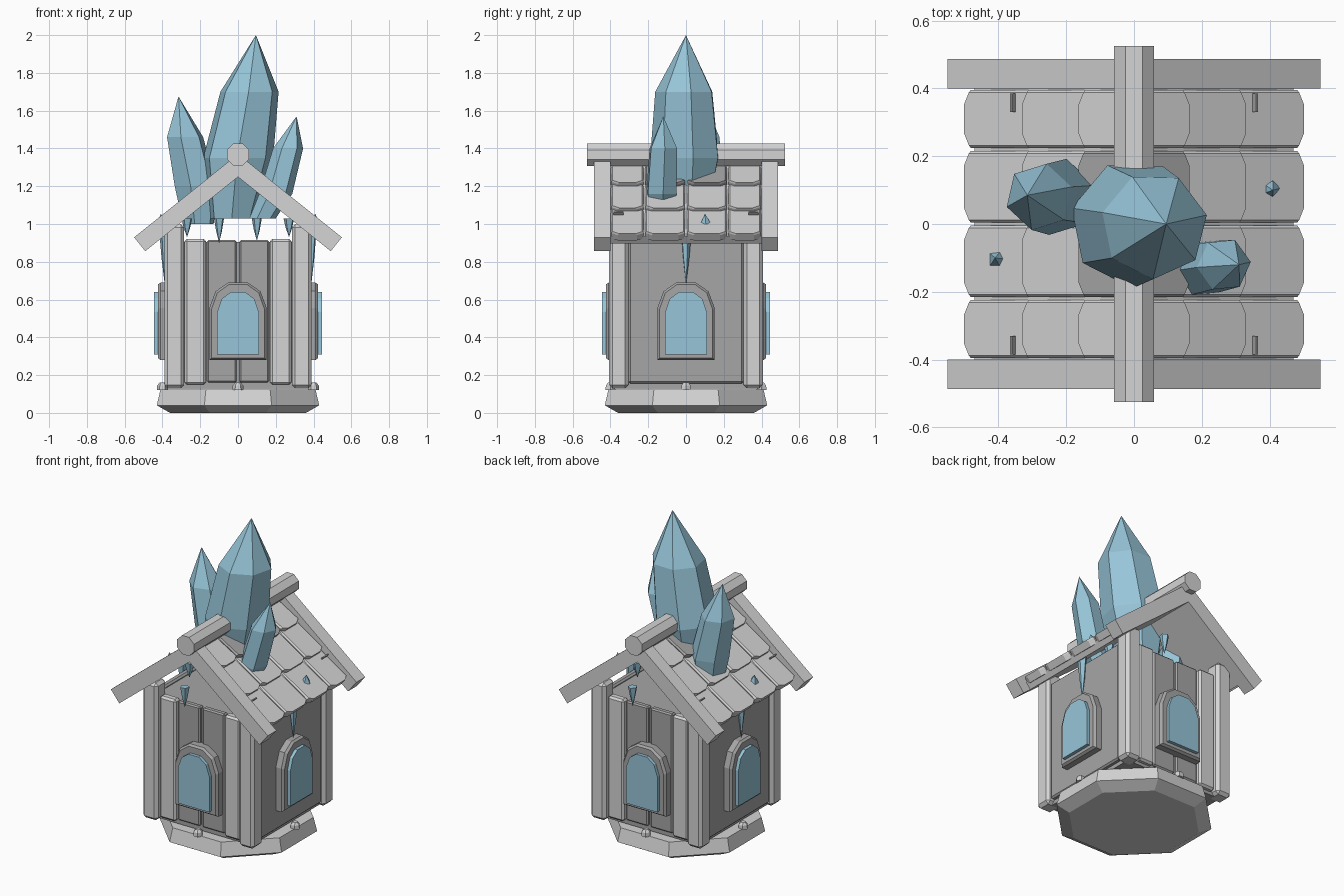
import bpy, math
from mathutils import Vector

if "Cube" in bpy.data.objects:
    bpy.data.objects.remove(bpy.data.objects["Cube"])


def material(name, rgb):
    m = bpy.data.materials.new(name)
    m.diffuse_color = (*rgb, 1)
    m.use_nodes = True
    m.node_tree.nodes["Principled BSDF"].inputs["Base Color"].default_value = m.diffuse_color
    return m


LIGHT = material("light_stone", (0.66, 0.66, 0.66))
MID = material("mid_stone", (0.38, 0.38, 0.38))
BLUE = material("crystal_blue", (0.31, 0.56, 0.69))


def mesh(name, verts, faces, mat, bevel=0):
    me = bpy.data.meshes.new(name)
    me.from_pydata([tuple(v) for v in verts], [], faces)
    me.materials.append(mat)
    ob = bpy.data.objects.new(name, me)
    bpy.context.collection.objects.link(ob)
    # consistent outward normals
    import bmesh
    bm = bmesh.new()
    bm.from_mesh(me)
    bmesh.ops.recalc_face_normals(bm, faces=bm.faces)
    bm.to_mesh(me)
    bm.free()
    if bevel:
        b = ob.modifiers.new("bevel", 'BEVEL')
        b.width, b.segments = bevel, 1
    return ob


def loft(name, rings, mat, bevel=0):
    """Closed solid through rings of equal point count."""
    n = len(rings[0])
    verts = [p for r in rings for p in r]
    faces = [tuple(range(n)), tuple(range(len(verts) - n, len(verts)))]
    for k in range(len(rings) - 1):
        for i in range(n):
            j = (i + 1) % n
            faces.append((k * n + i, k * n + j, (k + 1) * n + j, (k + 1) * n + i))
    return mesh(name, verts, faces, mat, bevel)


def box(name, x0, x1, y0, y1, z0, z1, mat, bevel=0):
    rings = [[(x0, y0, z), (x1, y0, z), (x1, y1, z), (x0, y1, z)] for z in (z0, z1)]
    return loft(name, rings, mat, bevel)


def ring(c, r, n, rot=0.0):
    return [Vector((c[0] + r * math.cos(rot + 2 * math.pi * i / n),
                    c[1] + r * math.sin(rot + 2 * math.pi * i / n), c[2])) for i in range(n)]


def spike(name, rings, tip, n, rot=0.0):
    """Faceted crystal: rings of (x, y, z, radius) closed by a pointed tip."""
    verts, faces = [], [tuple(range(n))]
    for x, y, z, r in rings:
        verts += ring((x, y, z), r, n, rot)
    for k in range(len(rings) - 1):
        for i in range(n):
            j = (i + 1) % n
            faces.append((k * n + i, k * n + j, (k + 1) * n + j, (k + 1) * n + i))
    last = (len(rings) - 1) * n
    verts.append(tip)
    for i in range(n):
        faces.append((last + i, last + (i + 1) % n, len(verts) - 1))
    return mesh(name, verts, faces, BLUE)


# Octagonal plinth
oct_k = 1 / math.cos(math.pi / 8)
loft("plinth", [ring((0, 0, z), a * oct_k, 8, math.pi / 8)
                for z, a in ((0, .36), (.04, .43), (.125, .41))], LIGHT)

# Wall core with flat top, side panels
box("wall_core", -.345, .345, -.355, .355, .13, .905, MID)
for s in (-1, 1):
    box("side_panel", *sorted((s * .33, s * .372)), -.305, .305, .155, .92, MID, .01)

# Front and back planks, corner posts
for sy in (-1, 1):
    for sx in (-1, 1):
        box("inner_plank", *sorted((sx * .008, sx * .163)), *sorted((sy * .33, sy * .37)),
            .16, .915, MID, .008)
        box("outer_plank", *sorted((sx * .17, sx * .283)), *sorted((sy * .33, sy * .385)),
            .15, .92, LIGHT, .012)
        box("corner_post", *sorted((sx * .285, sx * .39)), *sorted((sy * .305, sy * .408)),
            .13, 1.0, LIGHT, .018)

# Arched windows on all four sides
def arch(w, bottom, spring, top, d, turn):
    h = top - spring
    half = [(w, bottom), (w, spring), (w * .78, spring + h * .66), (w * .34, top)]
    pts = half + [(-x, z) for x, z in reversed(half)]
    c, s = math.cos(turn), math.sin(turn)
    return [(x * c + d * s, x * s - d * c, z) for x, z in pts]


for i in range(4):
    t = i * math.pi / 2
    loft("window_frame", [arch(.152, .28, .555, .69, .36, t), arch(.152, .28, .555, .69, .41, t),
                          arch(.14, .29, .55, .68, .424, t)], MID)
    loft("window_glass", [arch(.11, .31, .535, .64, .40, t),
                          arch(.11, .31, .535, .64, .444, t)], BLUE)
    # small pebble under each window
    px, py = .40 * math.sin(t), -.40 * math.cos(t)
    loft("pebble", [ring((px, py, .12), .03, 6), ring((px, py, .145), .028, 6),
                    ring((px, py, .16), .015, 6)], LIGHT)


# Roof: u runs down the slope, h is height above the outer slope plane
def slope(s, u, y, h):
    return (s * (.78 * u + .625 * h), y, 1.37 - .625 * u + .78 * h)


def slab(name, s, u1, h0, h1, y0, y1, mat):
    prof = [(-.8 * h0, h0), (u1, h0), (u1, h1), (-.8 * h1, h1)]
    return loft(name, [[slope(s, u, y, h) for u, h in prof] for y in (y0, y1)], mat)


ROWS = [(.03, .222), (.19, .436), (.40, .655)]
COLS = [-.4, -.22, 0, .22, .4]
for s in (-1, 1):
    slab("roof_deck", s, .64, -.094, -.045, -.4, .4, LIGHT)
    for sy in (-1, 1):
        slab("barge_board", s, .705, -.094, 0, *sorted((sy * .4, sy * .487)), LIGHT)
        # short crack in the outer tiles
        crack = [(.472, .33), (.479, .33), (.479, .385), (.472, .385)]
        loft("tile_crack", [[slope(s, u, sy * y, h) for u, y in crack] for h in (-.03, -.013)], MID)
    # Overlapping tiles with clipped lower corners
    for r, (u0, u1) in enumerate(ROWS):
        for c in range(4):
            y0, y1 = COLS[c] + .004, COLS[c + 1] - .004

            def outline(inset, up, low):
                a, b = y0 + inset, y1 - inset
                return [slope(s, u0, a, up), slope(s, u1 - .018, a, low), slope(s, u1, a + .035, low),
                        slope(s, u1, b - .035, low), slope(s, u1 - .018, b, low), slope(s, u0, b, up)]
            mat = MID if r == 0 and c in (1, 2) else LIGHT
            loft("roof_tile", [outline(0, -.085, -.06), outline(0, -.05, -.025),
                               outline(.008, -.042, -.015)], mat)

# Ridge log
loft("ridge_log", [[(.064 * math.cos(a), y, 1.367 + .064 * math.sin(a))
                    for a in [math.pi / 8 + i * math.pi / 4 for i in range(8)]]
                   for y in (-.525, .525)], LIGHT)

# Large crystals through the roof
spike("main_crystal", [(-.03, 0, 1.03, .12), (0, 0, 1.35, .19), (.06, -.005, 1.7, .158)],
      (.095, 0, 2.0), 7, .2)
spike("left_crystal", [(-.21, .08, 1.0, .085), (-.225, .08, 1.2, .115), (-.28, .08, 1.46, .1)],
      (-.315, .085, 1.675), 6, .3)
spike("right_crystal", [(.13, -.13, 1.03, .07), (.2, -.13, 1.16, .088), (.265, -.12, 1.4, .08)],
      (.31, -.12, 1.57), 6, .1)

# Hanging icicles and roof shards
for x, y, z0, z1, r in ((-.1, -.39, 1.03, .9, .028), (.1, .39, 1.03, .91, .028),
                        (.27, .1, 1.03, .93, .03), (-.27, -.1, 1.03, .93, .03),
                        (.388, 0, .97, .68, .03), (-.388, 0, .97, .68, .03)):
    spike("icicle", [(x, y, z0, r), (x, y, (z0 + z1) / 2, r * .6)], (x, y, z1), 5, .4)
for s in (-1, 1):
    spike("roof_shard", [(s * .4, s * .105, 1.0, .03)], (s * .41, s * .1, 1.055), 5)
